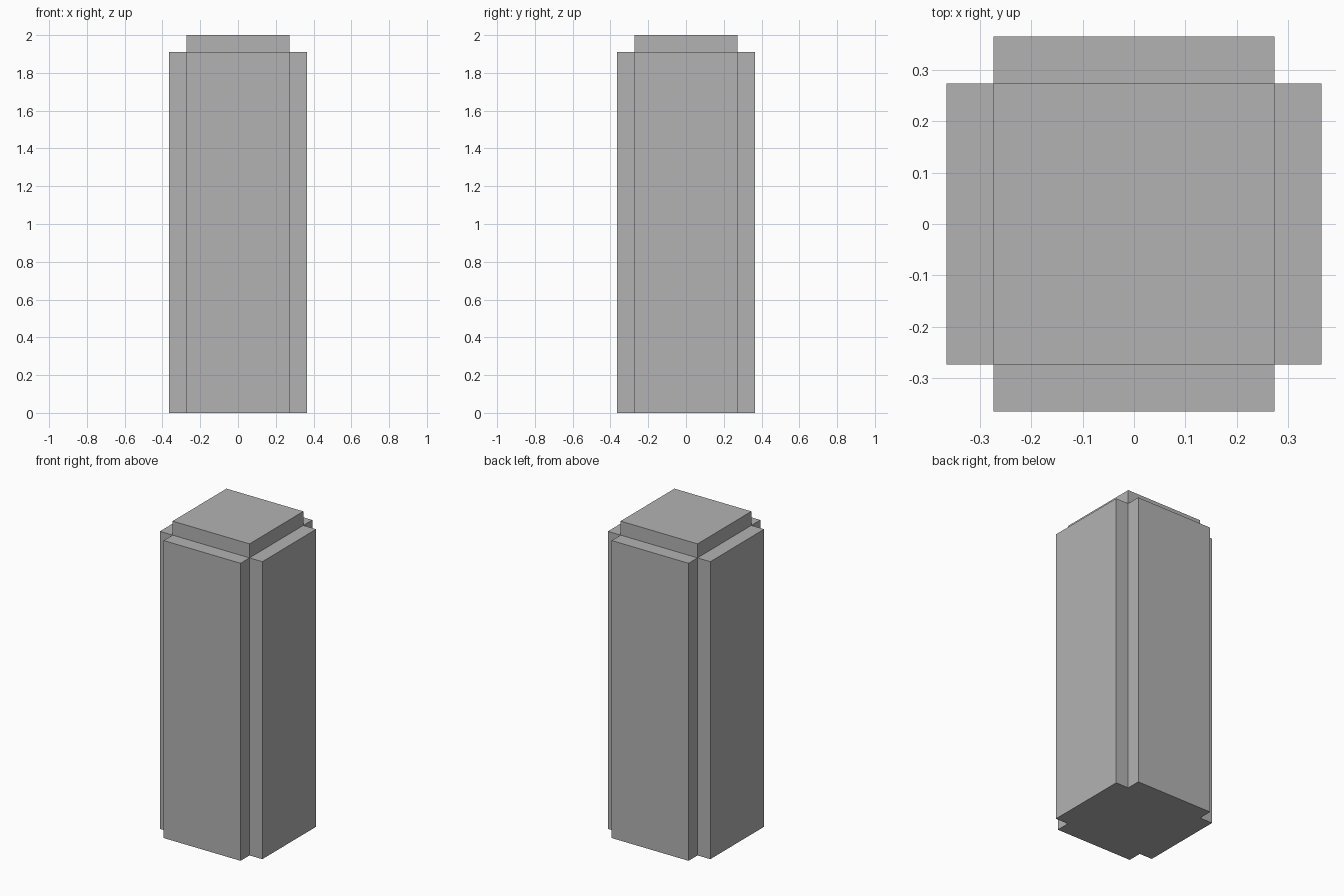
import bpy
import bmesh

cube = bpy.data.objects.get("Cube")
if cube:
    bpy.data.objects.remove(cube, do_unlink=True)

GREY = (0.45, 0.45, 0.45, 1)
CORE = 0.273      # half width of the core and of each face panel
OUTER = 0.364     # distance from the axis to the panel fronts
SHOULDER = 1.91   # top of the panels
TOP = 2.0

grey = bpy.data.materials.new("plain grey")
grey.use_nodes = True
grey.diffuse_color = GREY
grey.node_tree.nodes["Principled BSDF"].inputs["Base Color"].default_value = GREY


def extruded(name, outline, bottom, top):
    """Raise a closed outline into a capped prism."""
    bm = bmesh.new()
    base = bm.faces.new([bm.verts.new((x, y, bottom)) for x, y in outline])
    raised = bmesh.ops.extrude_face_region(bm, geom=[base], use_keep_orig=True)
    for v in raised["geom"]:
        if isinstance(v, bmesh.types.BMVert):
            v.co.z = top
    bmesh.ops.recalc_face_normals(bm, faces=bm.faces)
    mesh = bpy.data.meshes.new(name)
    bm.to_mesh(mesh)
    bm.free()
    mesh.materials.append(grey)
    obj = bpy.data.objects.new(name, mesh)
    bpy.context.collection.objects.link(obj)
    return obj


# Shaft with notched corners: one corner of the cross, turned four times
corner = [(OUTER, CORE), (CORE, CORE), (CORE, OUTER)]
cross = []
for turn in range(4):
    cross += corner
    corner = [(-y, x) for x, y in corner]
extruded("notched_shaft", cross, 0, SHOULDER)

# Square cap rising from the shaft
square = [(CORE, CORE), (-CORE, CORE), (-CORE, -CORE), (CORE, -CORE)]
extruded("square_cap", square, SHOULDER, TOP)
